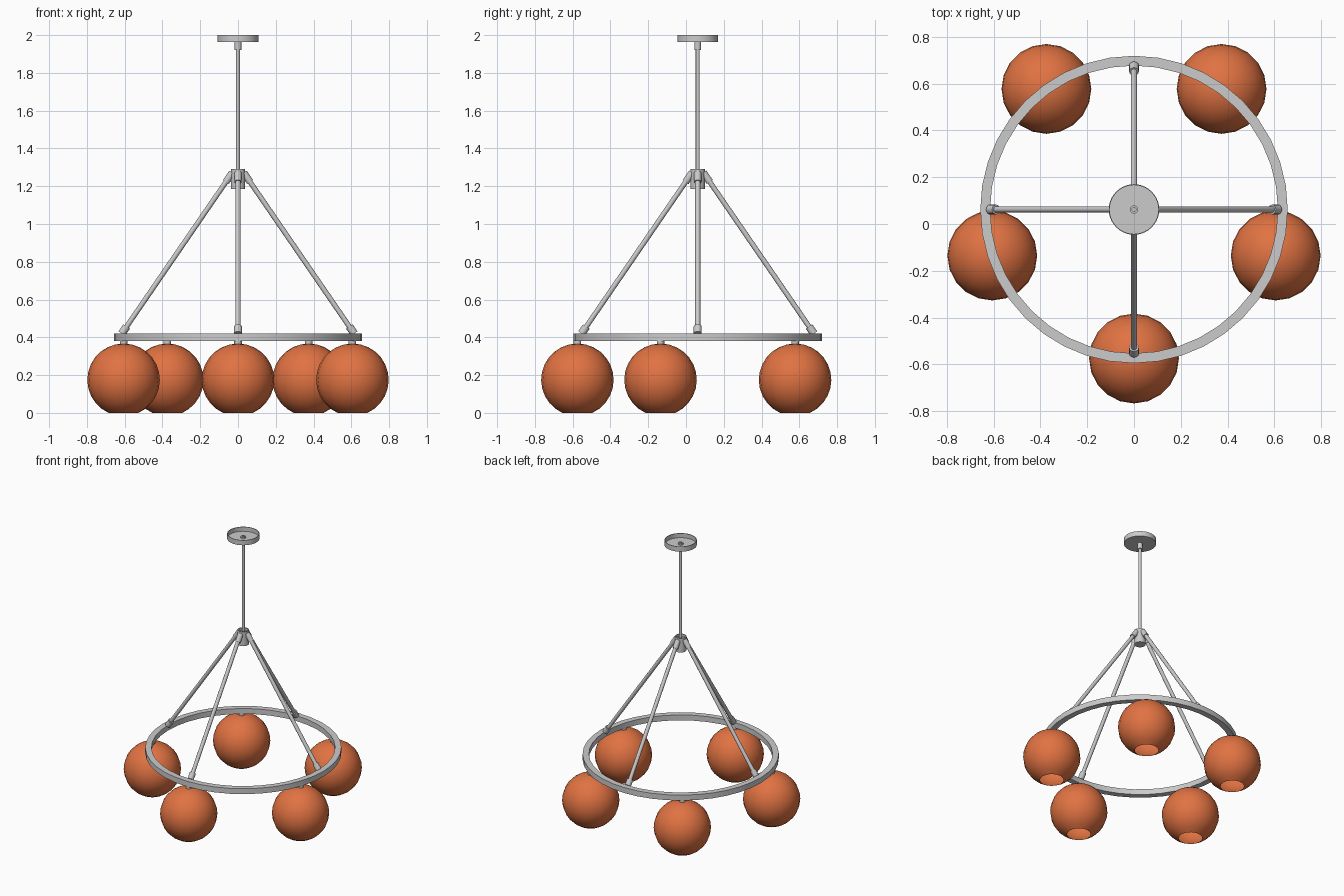
import bpy, bmesh, math
from mathutils import Vector, Matrix

if "Cube" in bpy.data.objects:
    bpy.data.objects.remove(bpy.data.objects["Cube"])

CY = 0.062          # y of the lamp axis
RING_R = 0.637      # radius on which the globes hang
AXIS = Vector((0, CY, 0))

shade_mat = bpy.data.materials.new("orange_glass")
shade_mat.diffuse_color = (0.75, 0.17, 0.055, 1)
shade_mat.use_nodes = True
shade_mat.node_tree.nodes["Principled BSDF"].inputs["Base Color"].default_value = shade_mat.diffuse_color


def lathe(name, profile, segs, matrix, mat=None, closed=False):
    """Spin an (r, z) profile around local z."""
    bm = bmesh.new()
    vs = [bm.verts.new((r, 0, z)) for r, z in profile]
    edges = [bm.edges.new(p) for p in zip(vs, vs[1:])]
    if closed:
        edges.append(bm.edges.new((vs[-1], vs[0])))
    bmesh.ops.spin(bm, geom=vs + edges, cent=(0, 0, 0), axis=(0, 0, 1),
                   angle=2 * math.pi, steps=segs)
    bmesh.ops.remove_doubles(bm, verts=bm.verts, dist=1e-5)
    bmesh.ops.recalc_face_normals(bm, faces=bm.faces)
    me = bpy.data.meshes.new(name)
    bm.to_mesh(me)
    bm.free()
    ob = bpy.data.objects.new(name, me)
    bpy.context.collection.objects.link(ob)
    ob.matrix_world = matrix
    if mat:
        me.materials.append(mat)
    bpy.ops.object.select_all(action='DESELECT')
    ob.select_set(True)
    bpy.context.view_layer.objects.active = ob
    bpy.ops.object.shade_smooth_by_angle(angle=math.radians(40))
    return ob


def at(v):
    return Matrix.Translation(v)


def rod(name, a, b, r, segs=12):
    """Capped cylinder between two points."""
    d = b - a
    m = at(a) @ Vector((0, 0, 1)).rotation_difference(d).to_matrix().to_4x4()
    return lathe(name, [(0, 0), (r, 0), (r, d.length), (0, d.length)], segs, m)


def up(z):
    return AXIS + Vector((0, 0, z))


# ceiling canopy: shallow cup, open at the top
lathe("canopy", [(0, 1.963), (0.108, 1.963), (0.108, 2.0), (0.104, 2.0),
                 (0.104, 1.968), (0, 1.968)], 40, at(AXIS))
rod("canopy_nut", up(1.965), up(1.978), 0.018)
rod("canopy_collar", up(1.92), up(1.965), 0.018, 16)
rod("stem", up(1.2), up(1.985), 0.0105, 16)

# hub holding the four arms, recessed on top
lathe("hub", [(0, 1.185), (0.038, 1.185), (0.038, 1.29), (0.031, 1.29),
              (0.031, 1.265), (0, 1.265)], 24, at(AXIS))

# main ring with rectangular section
lathe("ring", [(0.615, 0.38), (0.657, 0.38), (0.657, 0.42), (0.615, 0.42)],
      40, at(AXIS), closed=True)

# sloping arms with a sleeve at each end
for i in range(4):
    a = i * math.pi / 2
    out = Vector((math.cos(a), math.sin(a), 0))
    top = up(1.272) + out * 0.03
    low = up(0.42) + out * 0.615
    d = (low - top).normalized()
    rod(f"arm_{i}", top, low, 0.0135)
    rod(f"arm_top_sleeve_{i}", top, top + d * 0.06, 0.019)
    rod(f"arm_foot_sleeve_{i}", low - d * 0.045, low, 0.021)

# globe shades, open at the bottom, each on a short neck
R, CZ = 0.192, 0.175
t0 = math.asin(-CZ / R)
angles = [t0 + (math.pi / 2 - t0) * k / 12 for k in range(13)]
globe = [(R * math.cos(t), CZ + R * math.sin(t)) for t in angles]
globe[-1] = (0, CZ + R)
for i in range(5):
    a = -math.pi / 2 + i * 2 * math.pi / 5
    p = AXIS + Vector((math.cos(a), math.sin(a), 0)) * RING_R
    lathe(f"globe_shade_{i}", globe, 20, at(p), shade_mat)
    rod(f"globe_neck_{i}", p + Vector((0, 0, 0.355)), p + Vector((0, 0, 0.385)), 0.02)
